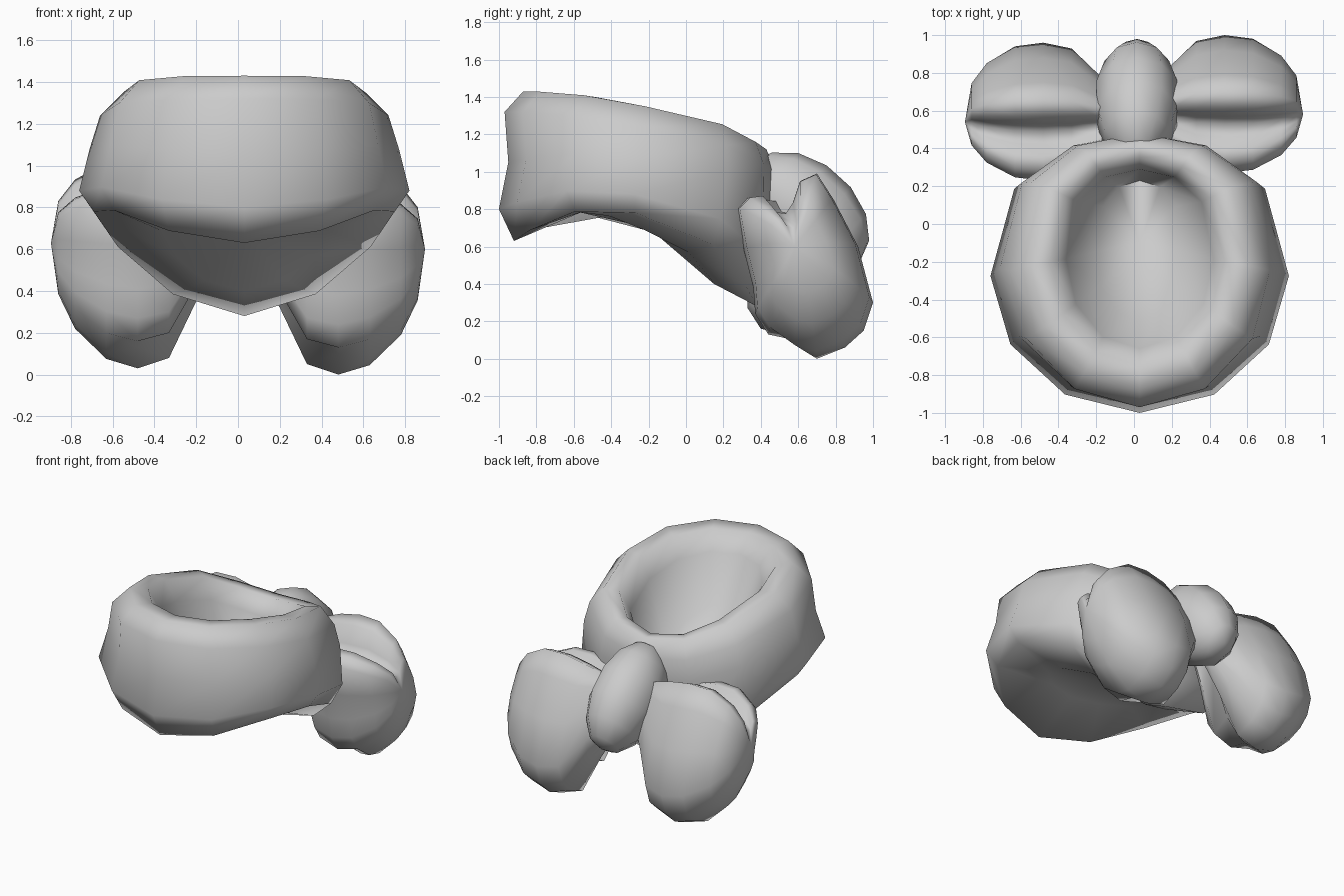
import bpy, bmesh, math
from mathutils import Matrix

cube = bpy.data.objects.get("Cube")
if cube:
    bpy.data.objects.remove(cube)

grey = bpy.data.materials.new("light grey")
grey.use_nodes = True
grey.diffuse_color = (0.6, 0.6, 0.6, 1)
grey.node_tree.nodes["Principled BSDF"].inputs["Base Color"].default_value = (0.6, 0.6, 0.6, 1)


def finish(name, bm):
    """Turn a bmesh into a smooth shaded object."""
    bmesh.ops.recalc_face_normals(bm, faces=bm.faces)
    mesh = bpy.data.meshes.new(name)
    bm.to_mesh(mesh)
    bm.free()
    mesh.materials.append(grey)
    obj = bpy.data.objects.new(name, mesh)
    bpy.context.collection.objects.link(obj)
    bpy.ops.object.select_all(action='DESELECT')
    obj.select_set(True)
    bpy.context.view_layer.objects.active = obj
    bpy.ops.object.shade_smooth_by_angle(angle=math.radians(100))
    return obj


def loft(name, loops, start, end):
    """Skin closed loops of points, closing both ends with a fan."""
    bm = bmesh.new()
    rings = [[bm.verts.new(p) for p in loop] for loop in loops]
    n = len(rings[0])
    for a, b in zip(rings, rings[1:]):
        for i in range(n):
            j = (i + 1) % n
            bm.faces.new((a[i], a[j], b[j], b[i]))
    for ring, tip in ((rings[0], start), (rings[-1], end)):
        v = bm.verts.new(tip)
        for i in range(n):
            bm.faces.new((ring[i], ring[(i + 1) % n], v))
    return finish(name, bm)


# Hollow band: each loop is front y, back y, half width, front z, side z, back z
band = [
    (-0.60, 0.15, 0.40, 0.79, 0.69, 0.40),
    (-0.92, 0.38, 0.72, 0.63, 0.78, 0.28),
    (-1.00, 0.45, 0.79, 0.80, 0.88, 0.50),
    (-0.95, 0.48, 0.74, 1.05, 1.08, 0.85),
    (-0.97, 0.48, 0.69, 1.32, 1.24, 1.00),
    (-0.87, 0.43, 0.58, 1.43, 1.35, 1.12),
    (-0.75, 0.35, 0.47, 1.42, 1.34, 1.12),
    (-0.66, 0.29, 0.39, 1.30, 1.20, 1.00),
    (-0.52, 0.23, 0.23, 1.00, 0.80, 0.58),
]


def band_loop(front, back, rx, zf, zs, zb, sides=12):
    """Egg shaped loop, squarer and narrower towards the back."""
    pts = []
    for i in range(sides):
        t = 2 * math.pi * i / sides
        c = math.cos(t)
        bulge = c if c > 0 else -abs(c) ** 0.65
        x = 0.03 + rx * math.sin(t) * (1 + 0.06 * min(c, 0))
        y = (front + back) / 2 - (back - front) / 2 * bulge
        z = zs + (zf - zb) / 2 * c + ((zf + zb) / 2 - zs) * c * c
        pts.append((x, y, z))
    return pts


loft("band", [band_loop(*row) for row in band], (0.03, -0.2, 0.70), (0.03, -0.1, 0.73))

# Bow lobes: a folded section (y, z) scaled along x, pinched underneath near the knot
section = [(.27, .80), (.33, .86), (.40, .87), (.46, .78), (.53, .77), (.57, .83), (.61, .95),
           (.70, .99), (.79, .85), (.92, .60), (1.0, .30), (.95, .15), (.85, .06),
           (.70, 0), (.58, .03), (.44, .13), (.37, .24), (.36, .38), (.31, .58)]
fold = (.58, .03)
stations = [(.06, .28, .70), (.20, .60, .62), (.33, .92, .51), (.48, 1, .50),
            (.63, .95, .52), (.78, .72, .55), (.86, .45, .58)]


def lobe_loop(side, x, s, zc, dy, dz):
    pts = []
    for p in section:
        pinch = 0.35 * max(0, 1 - x / 0.6) if p == fold else 0
        pts.append((side * x, .61 + dy + (p[0] - .61) * s, zc + dz + (p[1] - .5) * s + pinch))
    return pts


for name, side, dy, dz in (("left_bow_lobe", 1, 0, 0), ("right_bow_lobe", -1, -.04, .03)):
    loops = [lobe_loop(side, x, s, zc, dy, dz) for x, s, zc in stations]
    loft(name, loops, (0, .66, .72), (side * .895, .58 + dy, .60 + dz))

# Tilted knot between the lobes
bm = bmesh.new()
bmesh.ops.create_uvsphere(bm, u_segments=10, v_segments=7, radius=1)
place = (Matrix.Translation((0.015, 0.64, 0.78)) @ Matrix.Rotation(math.radians(48), 4, 'X')
         @ Matrix.Diagonal((0.23, 0.27, 0.39, 1)))
bmesh.ops.transform(bm, matrix=place, verts=bm.verts)
finish("bow_knot", bm)
